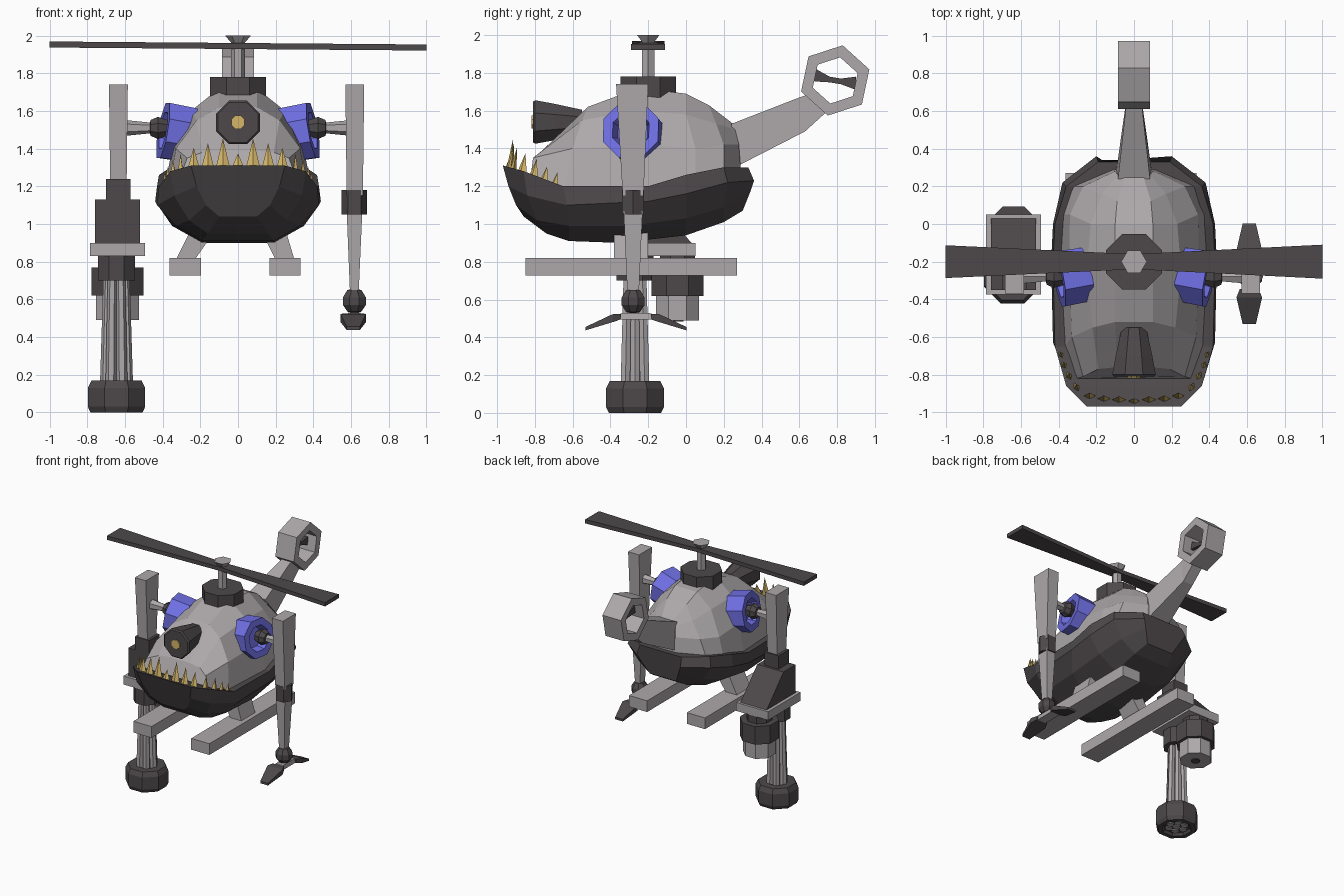
import bpy, bmesh, math
from mathutils import Vector, Matrix

if "Cube" in bpy.data.objects:
    bpy.data.objects.remove(bpy.data.objects["Cube"])


def material(name, color):
    m = bpy.data.materials.new(name)
    m.diffuse_color = (*color, 1)
    m.use_nodes = True
    m.node_tree.nodes["Principled BSDF"].inputs["Base Color"].default_value = m.diffuse_color
    return m


GREY = material("light grey", (0.42, 0.395, 0.405))
DARK = material("dark grey", (0.075, 0.066, 0.07))
BLUE = material("blue", (0.16, 0.16, 0.78))
GOLD = material("gold", (0.66, 0.47, 0.14))


def finish(name, bm, mat):
    bmesh.ops.remove_doubles(bm, verts=bm.verts, dist=1e-5)
    bmesh.ops.recalc_face_normals(bm, faces=bm.faces)
    me = bpy.data.meshes.new(name)
    bm.to_mesh(me)
    bm.free()
    me.materials.append(mat)
    ob = bpy.data.objects.new(name, me)
    bpy.context.collection.objects.link(ob)
    return ob


def skin(name, rings, mat):
    """Closed loft through rings of points, capped at both ends."""
    bm = bmesh.new()
    rows = [[bm.verts.new(p) for p in r] for r in rings]
    n = len(rows[0])
    for a, b in zip(rows, rows[1:]):
        for i in range(n):
            j = (i + 1) % n
            bm.faces.new((a[i], a[j], b[j], b[i]))
    bm.faces.new(rows[0])
    bm.faces.new(rows[-1])
    return finish(name, bm, mat)


def hull(name, rails, mat):
    """Mirrored loft from lengthwise rails on the +x side."""
    rings = []
    for pts in zip(*rails):
        rings.append(list(pts) + [(-x, y, z) for x, y, z in reversed(pts)])
    return skin(name, rings, mat)


def lathe(name, profile, pos, mat, axis=(0, 0, 1), n=8, turn=0.5):
    """Faceted turned part from (radius, height) points."""
    rot = Vector(axis).to_track_quat('Z', 'Y').to_matrix().to_4x4()
    mw = Matrix.Translation(pos) @ rot
    bm = bmesh.new()
    rows = []
    for r, h in profile:
        ang = [2 * math.pi * (i + turn) / n for i in range(n)]
        rows.append([bm.verts.new(mw @ Vector((r * math.cos(a), r * math.sin(a), h))) for a in ang])
        if r == 0:
            bmesh.ops.remove_doubles(bm, verts=rows[-1], dist=1e-5)
            rows[-1] = [v for v in rows[-1] if v.is_valid] * n
    for a, b in zip(rows, rows[1:]):
        for i in range(n):
            j = (i + 1) % n
            vs = list(dict.fromkeys((a[i], a[j], b[j], b[i])))
            if len(vs) > 2:
                bm.faces.new(vs)
    return finish(name, bm, mat)


def rod(r0, r1, h0, h1):
    return [(0, h0), (r0, h0), (r1, h1), (0, h1)]


def blocks(name, levels, mat):
    """Stacked rectangles: (x0, x1, y0, y1, z) per level."""
    return skin(name, [[(a, c, z), (b, c, z), (b, d, z), (a, d, z)] for a, b, c, d, z in levels], mat)


# Lower jaw hull
hull("jaw", [
    [(.25, -.97, 1.31), (.36, -.86, 1.28), (.42, -.65, 1.20), (.43, -.2, 1.20), (.42, 0, 1.26), (.36, .2, 1.30), (.19, .33, 1.30)],
    [(.22, -.94, 1.20), (.34, -.84, 1.15), (.43, -.63, 1.10), (.44, -.2, 1.12), (.43, 0, 1.16), (.38, .22, 1.22), (.2, .36, 1.23)],
    [(.17, -.90, 1.10), (.26, -.79, 1.02), (.33, -.62, .99), (.35, -.3, .99), (.34, 0, 1.03), (.29, .2, 1.09), (.17, .34, 1.17)],
    [(.10, -.86, 1.04), (.16, -.74, .95), (.19, -.62, .91), (.19, -.35, .90), (.18, 0, .94), (.16, .2, 1.01), (.12, .3, 1.07)],
], DARK)

# Upper body shell
hull("upper_body", [
    [(.30, -.82, 1.27), (.37, -.65, 1.17), (.395, -.2, 1.17), (.385, .05, 1.22), (.33, .2, 1.27), (.11, .29, 1.29)],
    [(.27, -.81, 1.35), (.33, -.6, 1.40), (.345, -.2, 1.42), (.34, .05, 1.40), (.27, .2, 1.42), (.10, .28, 1.42)],
    [(.19, -.77, 1.38), (.22, -.55, 1.55), (.25, -.25, 1.60), (.23, 0, 1.58), (.17, .16, 1.53), (.085, .26, 1.50)],
    [(.09, -.76, 1.39), (.1, -.52, 1.62), (.1, -.25, 1.72), (.1, 0, 1.69), (.09, .12, 1.63), (.05, .25, 1.53)],
], GREY)

# Tail boom and ring
hull("tail_boom", [
    [(.1, .24, 1.29), (.045, .63, 1.49), (.045, .74, 1.59)],
    [(.085, .24, 1.53), (.045, .6, 1.67), (.045, .66, 1.69)],
], GREY)
ring = [(.19, -.085), (.19, .085), (.125, .085), (.125, -.085), (.19, -.085)]
RING = (0, .79, 1.76)
ring_ob = lathe("tail_ring", ring, RING, GREY, (1, 0, 0), 6, 0)
ring_ob.data.transform(Matrix.Translation(RING) @ Matrix.Rotation(math.radians(18), 4, 'X')
                       @ Matrix.Translation(-Vector(RING)))
skin("tail_rotor", [[(-.012, y, z - h), (.012, y, z - h), (.012, y, z + h), (-.012, y, z + h)]
                    for y, z, h in [(.68, 1.79, .035), (.76, 1.765, .015), (.82, 1.755, .015), (.9, 1.745, .035)]], DARK)

# Main rotor
C = (0, -.2, 0)
lathe("rotor_base", rod(.16, .16, 1.65, 1.78), C, DARK)
lathe("rotor_mast", rod(.037, .037, 1.76, 1.96), C, GREY, n=6, turn=0)
lathe("rotor_cap", rod(.03, .068, 1.955, 2.0), C, GREY, n=6, turn=0)
skin("rotor_blades", [[(x, -.2 - w, z - .016), (x, -.2 + w, z - .016), (x, -.2 + w, z + .016), (x, -.2 - w, z + .016)]
                      for x, w, z in [(-1, .087, 1.953), (0, .04, 1.945), (1, .09, 1.937)]], DARK)

# Nose lamp
lathe("nose_lamp", [(0, -.15), (.07, -.15), (.105, .0), (.125, .1), (.115, .11), (0, .11)], (0, -.70, 1.54), DARK, (0, -1, 0))
lathe("nose_lens", rod(.038, .038, 0, .008), (0, -.81, 1.54), GOLD, (0, -1, 0))

# Teeth along the jaw rim: x, y, base z, height, half width
TEETH = [(.08, -.935, 1.30, .155, .042), (.16, -.93, 1.30, .13, .038), (.235, -.915, 1.30, .105, .036),
         (.305, -.87, 1.285, .09, .03), (.345, -.81, 1.265, .08, .028),
         (.372, -.755, 1.24, .065, .025), (.388, -.70, 1.215, .06, .024)]
bm = bmesh.new()
teeth = [(s * x, y, z, h, w) for x, y, z, h, w in TEETH for s in (1, -1)] + [(0, -.945, 1.30, .075, .04)]
for x, y, z, h, w in teeth:
    along = Vector((1, 0, 0)) if abs(x) < .27 else Vector((.45 * math.copysign(1, x), .9, 0))
    side = Vector((-along.y, along.x, 0)) * .018
    base = [Vector((x, y, z - .02)) + o for o in (along * w, side, -along * w, -side)]
    vs = [bm.verts.new(p) for p in base]
    tip = bm.verts.new((x, y + .02, z + h))
    bm.faces.new(vs)
    for i in range(4):
        bm.faces.new((vs[i], vs[(i + 1) % 4], tip))
finish("teeth", bm, GOLD)

# Shoulders, upper arms, skids on both sides
for s, side in ((1, "right"), (-1, "left")):
    lathe(side + "_shoulder_socket", [(0, -.08), (.155, -.08), (.16, .075), (.105, .075), (.085, .01), (0, .01)],
          (s * .325, -.28, 1.485), BLUE, (s, -.17, .17))
    lathe(side + "_shoulder_ball", [(0, -.07), (.045, -.05), (.064, 0), (.045, .04), (0, .045)],
          (s * .425, -.28, 1.51), DARK, (s, 0, 0))
    lathe(side + "_shoulder_rod", rod(.027, .042, 0, .15), (s * .45, -.28, 1.51), GREY, (s, 0, 0), n=6)
    cx = .62 if s > 0 else -.635
    blocks(side + "_upper_arm", [(cx - .043, cx + .043, -.335, -.225, 1.15), (cx - .05, cx + .05, -.37, -.2, 1.74)], GREY)
    o = .25 if s > 0 else -.28
    blocks(side + "_skid", [(o - .083, o + .083, -.85, .27, z) for z in (.727, .82)], GREY)
    blocks(side + "_skid_leg", [(o - .05, o + .05, -.38, -.2, .81),
                                (s * .19 - .065, s * .19 + .065, -.38, -.2, .96)], GREY)

# Claw arm
P = (.618, -.28, 0)
lathe("claw_arm_cuff", rod(.068, .068, 1.05, 1.18), P, DARK, n=6, turn=0)
blocks("claw_forearm", [(.595, .64, -.31, -.25, .62), (.577, .66, -.33, -.23, 1.07)], GREY)
lathe("claw_wrist", [(0, .525), (.04, .535), (.066, .57), (.066, .61), (.04, .65), (0, .655)], P, DARK)
blocks("claw_palm", [(.575, .655, -.36, -.17, .495), (.585, .65, -.34, -.19, .53)], GREY)
for s, side in ((1, "back"), (-1, "front")):
    skin(side + "_finger", [[(.612 - w, -.265 + s * d, z), (.612 + w, -.265 + s * d, z),
                             (.612 + w, -.265 + s * d, z + t), (.612 - w, -.265 + s * d, z + t)]
                            for d, w, z, t in [(.08, .05, .495, .03), (.125, .068, .48, .042), (.267, .035, .437, .018)]], DARK)

# Gun arm housing
G = (-.645, -.27, 0)
blocks("gun_arm_cuff", [(-.70, -.57, -.35, -.21, z) for z in (1.11, 1.24)], DARK)
blocks("gun_housing", [(-.76, -.52, -.35, .04, .89), (-.76, -.52, -.35, -.19, 1.13)], DARK)
blocks("gun_plate", [(-.787, -.495, -.375, .05, z) for z in (.83, .9)], GREY)

# Rear drum below the plate
D = (-.64, -.045, 0)
lathe("drum_neck", rod(.1, .1, .76, .84), D, DARK)
lathe("drum_housing", rod(.15, .15, .62, .77), D, DARK)
lathe("drum_canister", rod(.124, .124, .49, .63), D, GREY)
lathe("drum_plug", rod(.035, .035, .483, .5), D, DARK)

# Barrel cluster and muzzle
lathe("barrel_collar", rod(.105, .105, .7, .84), G, DARK)
for i in range(7):
    a = i * math.pi / 3
    k = 0 if i == 6 else 1
    d = Vector((math.cos(a), math.sin(a), 0)) * k
    top, low = Vector(G) + d * .046 + Vector((0, 0, .72)), Vector(G) + d * .062 + Vector((0, 0, .012))
    lathe("barrel_%d" % (i + 1), rod(.03, .024, 0, (top - low).length), low, GREY, top - low, n=6)
lathe("muzzle", [(.1, .02), (.115, 0), (.15, 0), (.165, .03), (.165, .13), (.145, .168), (.08, .168), (.08, .02), (.1, .02)], G, DARK)
lathe("muzzle_floor", rod(.11, .11, .02, .03), G, DARK)
